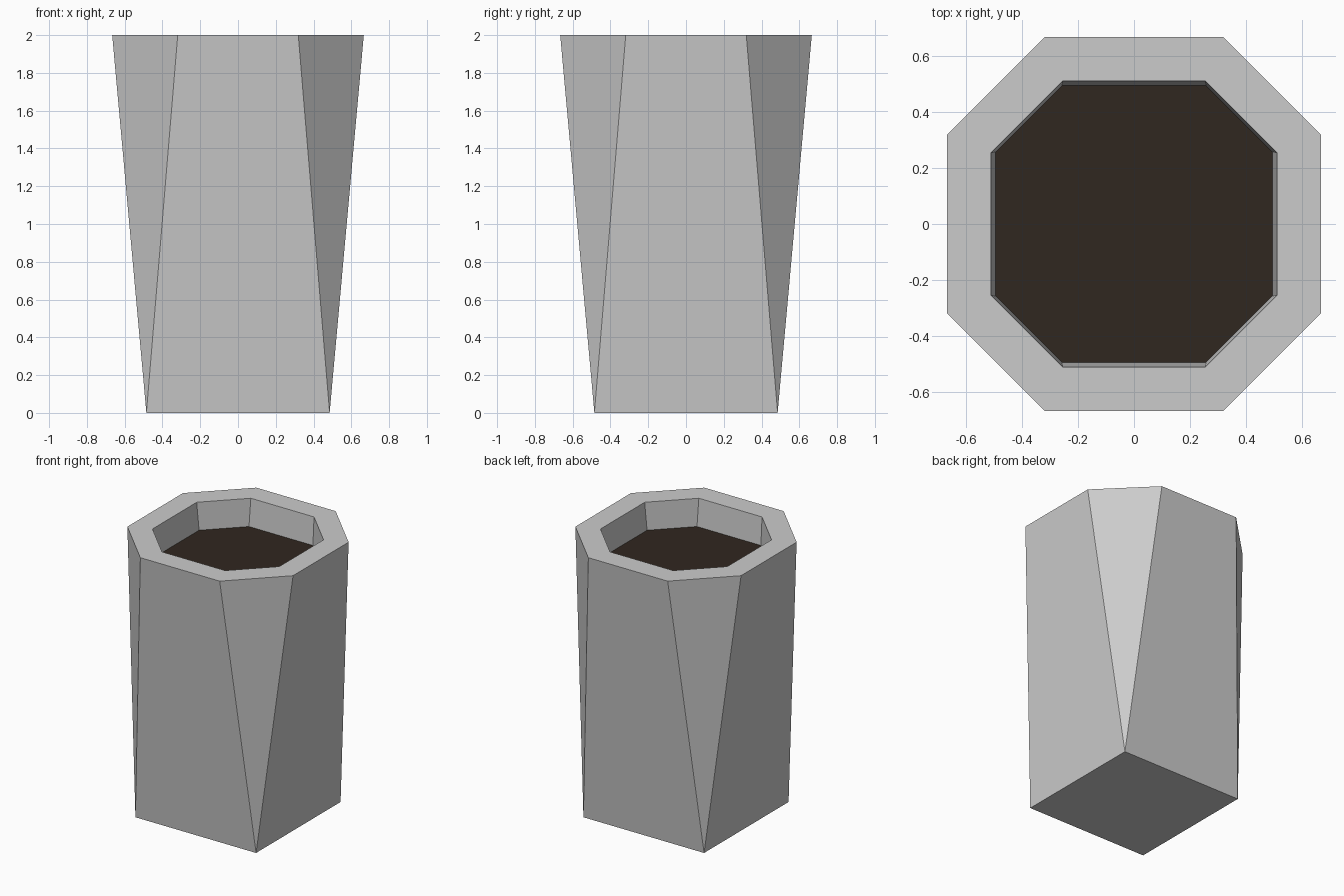
import bpy
import bmesh

if "Cube" in bpy.data.objects:
    bpy.data.objects.remove(bpy.data.objects["Cube"])

BASE = 0.485                 # half width of the square foot
SOIL_Z = 1.8


def octagon(bm, apothem, half, z):
    """Ring of 8 vertices, counter-clockwise, starting at the front edge."""
    ring = []
    x, y, u, v = -half, -apothem, half, -apothem
    for _ in range(4):
        ring += [bm.verts.new((x, y, z)), bm.verts.new((u, v, z))]
        x, y, u, v = -y, x, -v, u
    return ring


def bridge(bm, a, b):
    n = len(a)
    for i in range(n):
        j = (i + 1) % n
        bm.faces.new((a[i], a[j], b[j], b[i]))


def finish(bm, name):
    mesh = bpy.data.meshes.new(name)
    bm.to_mesh(mesh)
    bm.free()
    obj = bpy.data.objects.new(name, mesh)
    bpy.context.collection.objects.link(obj)
    return obj


# Planter pot: square foot flaring into an octagonal rim
bm = bmesh.new()
foot = [bm.verts.new((sx * BASE, sy * BASE, 0))
        for sx, sy in ((-1, -1), (1, -1), (1, 1), (-1, 1))]
outer = octagon(bm, 0.666, 0.319, 2.0)
inner = octagon(bm, 0.51, 0.254, 2.0)
lower = octagon(bm, 0.493, 0.257, SOIL_Z)
bm.faces.new(foot[::-1])
for i in range(4):
    j = (i + 1) % 4
    # Broad side, then the triangular corner facet
    bm.faces.new((foot[i], foot[j], outer[2 * i + 1], outer[2 * i]))
    bm.faces.new((foot[j], outer[2 * j], outer[2 * i + 1]))
bridge(bm, outer, inner)
bridge(bm, inner, lower)
finish(bm, "planter_pot")

# Soil filling the opening
bm = bmesh.new()
bm.faces.new(octagon(bm, 0.493, 0.257, SOIL_Z))
soil = finish(bm, "soil")
mat = bpy.data.materials.new("dark_soil")
mat.diffuse_color = (0.03, 0.02, 0.014, 1)
mat.use_nodes = True
mat.node_tree.nodes["Principled BSDF"].inputs["Base Color"].default_value = mat.diffuse_color
soil.data.materials.append(mat)
